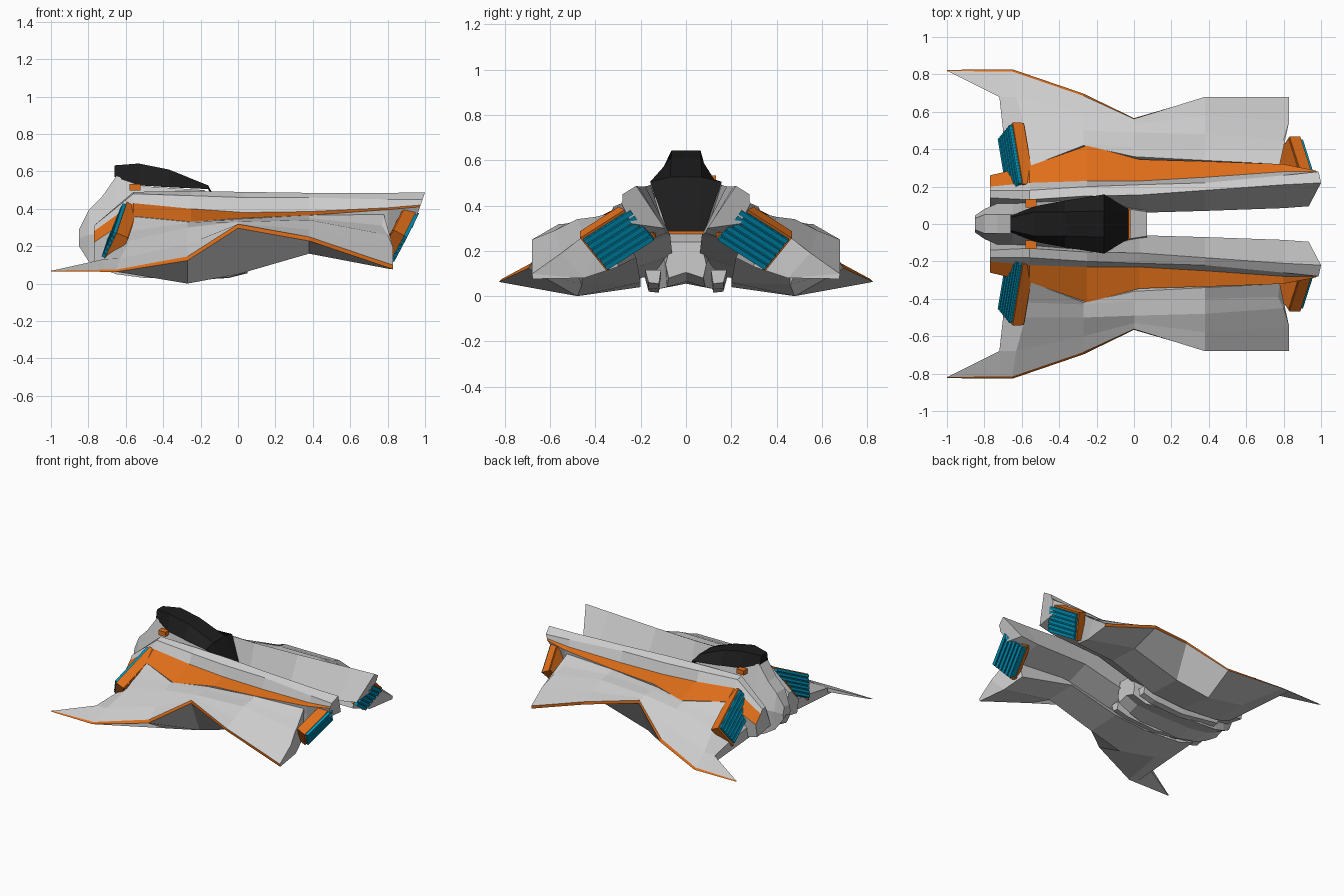
import bpy, bmesh
from mathutils import Vector, Matrix

if "Cube" in bpy.data.objects:
    bpy.data.objects.remove(bpy.data.objects["Cube"])


def material(name, rgb):
    m = bpy.data.materials.new(name)
    m.diffuse_color = (*rgb, 1)
    m.use_nodes = True
    m.node_tree.nodes["Principled BSDF"].inputs["Base Color"].default_value = m.diffuse_color
    return m


GREY = material("grey_hull", (0.62, 0.62, 0.62))
ORANGE = material("orange_trim", (0.75, 0.16, 0.01))
BLUE = material("blue_vent", (0.0, 0.30, 0.50))
BLACK = material("black_glass", (0.012, 0.012, 0.012))


def finish(name, bm, mats, mirror=False):
    bmesh.ops.recalc_face_normals(bm, faces=bm.faces)
    me = bpy.data.meshes.new(name)
    bm.to_mesh(me)
    bm.free()
    ob = bpy.data.objects.new(name, me)
    bpy.context.collection.objects.link(ob)
    for m in mats:
        me.materials.append(m)
    if mirror:
        mod = ob.modifiers.new("mirror", 'MIRROR')
        mod.use_axis = (False, True, False)
        mod.use_mirror_merge = False
    return ob


def loft(name, rings, mats, painted=(), mirror=False):
    """Skin closed rings; strips listed in painted use the second material."""
    bm = bmesh.new()
    vs = [[bm.verts.new(p) for p in r] for r in rings]
    n = len(rings[0])
    for a, b in zip(vs, vs[1:]):
        for i in range(n):
            j = (i + 1) % n
            f = bm.faces.new((a[i], a[j], b[j], b[i]))
            f.material_index = 1 if i in painted else 0
    for end in (vs[0], vs[-1]):
        bm.faces.new(end)
    bmesh.ops.triangulate(bm, faces=[f for f in bm.faces if len(f.verts) > 4])
    return finish(name, bm, mats, mirror)


def boxes(name, specs, mat, frame=Matrix(), mirror=True):
    """Object of several boxes given as (centre, size) in a local frame."""
    bm = bmesh.new()
    for c, s in specs:
        bmesh.ops.create_cube(bm, size=1, matrix=frame @ Matrix.Translation(c) @ Matrix.Diagonal((*s, 1)))
    return finish(name, bm, [mat], mirror)


# Twin forward prongs: inner bottom, inner ridge, outer ridge, stripe top, stripe bottom, keel
prong = [
    (-.77, (.08, .15), (.14, .31), (.18, .31), (.20, .28), (.26, .22), (.24, .12)),
    (-.56, (.06, .10), (.13, .49), (.18, .48), (.22, .43), (.31, .36), (.28, .08)),
    (-.25, (.06, .10), (.15, .495), (.20, .47), (.23, .40), (.42, .33), (.35, .06)),
    (.03, (.06, .18), (.155, .49), (.21, .46), (.23, .38), (.345, .35), (.30, .10)),
    (.38, (.07, .27), (.18, .485), (.22, .46), (.25, .385), (.335, .365), (.30, .19)),
    (.80, (.085, .28), (.21, .485), (.26, .45), (.28, .405), (.32, .395), (.30, .24)),
    (1.0, (.095, .30), (.22, .487), (.28, .45), (.28, .42), (.285, .41), (.24, .32)),
]
rings = [[(x + (.35 * (z - .487) if x == 1.0 else 0), y, z) for y, z in pts] for x, *pts in prong]
loft("prong", rings, [GREY, ORANGE], painted=(3,), mirror=True)

# Wings: root, crease 1, crease 2, outer panel, edge, (edge underside), belly outer, belly inner
wing = [
    (-.70, (.24, .19), (.40, .16), (.50, .15), (.68, .13), (.815, .075), (.47, .08), (.20, .10)),
    (-.58, (.30, .36), (.42, .28), (.50, .23), (.68, .135), (.815, .075), (.47, .06), (.20, .06)),
    (-.27, (.42, .33), (.43, .325), (.50, .30), (.60, .21), (.685, .145), (.48, .00), (.20, .04)),
    (.00, (.36, .345), (.41, .34), (.49, .33), (.53, .32), (.562, .318), (.46, .05), (.20, .06)),
    (.38, (.34, .365), (.40, .35), (.48, .34), (.58, .29), (.68, .25), (.46, .16), (.22, .17)),
    (.83, (.32, .37), (.39, .31), (.45, .26), (.55, .19), (.68, .098), (.45, .08), (.30, .13)),
]
# sweep of single points at the tail and at the front
shift = {0: (0, 0, 0, -.02, -.01, 0, 0), 1: (0, 0, 0, -.05, -.07, 0, 0),
         5: (-.05, -.06, -.03, 0, 0, -.03, -.07)}
rings = []
for k, (x, *pts) in enumerate(wing):
    r = [(x + dx, y, z) for (y, z), dx in zip(pts, shift.get(k, [0] * 7))]
    ex, ey, ez = r[4]
    out = .012 if k < 3 else .004 if k == 3 else -.003
    r.insert(5, (ex, ey + out, ez - (.012 if k < 2 else .022)))
    rings.append(r)
loft("wing", rings, [GREY, ORANGE], painted=(4,), mirror=True)

# Swept-back wing tips
root = [(-.72, .68, .13), (-.67, .815, .075), (-.67, .827, .063), (-.72, .68, .10)]
tip = [(-.985, .812, .071), (-1, .818, .070), (-1, .824, .064), (-.985, .812, .064)]
loft("wing_tip", [root, tip], [GREY, ORANGE], painted=(1,), mirror=True)

# Central fuselage: x, top width, middle width, bottom z, middle z, top z
body = [
    (-.85, .03, .045, .20, .24, .29), (-.80, .05, .08, .12, .26, .39),
    (-.73, .05, .11, .08, .27, .46), (-.65, .05, .13, .05, .28, .575),
    (-.50, .09, .15, .03, .28, .52), (-.18, .13, .15, .03, .28, .50),
    (-.03, .08, .10, .04, .17, .28), (.07, .065, .09, .08, .14, .24),
]
rings = []
for x, wt, wm, zb, zm, zt in body:
    half = [(x, wt, zt), (x, wm, zm), (x, .85 * wm, zb)]
    rings.append(half + [(x, 0, zb + .025)] + [(a, -b, c) for a, b, c in reversed(half)])
loft("fuselage", rings, [GREY])

# Canopy: x, top width, top z, base width, base z
glass = [
    (-.66, .035, .632, .045, .57), (-.53, .065, .642, .095, .525), (-.37, .065, .61, .125, .515),
    (-.16, .07, .525, .158, .505), (-.03, .06, .292, .08, .283),
]
rings = [[(x, wb, zb), (x, wt, zt), (x, -wt, zt), (x, -wb, zb)] for x, wt, zt, wb, zb in glass]
loft("canopy", rings, [BLACK])
boxes("canopy_sill", [((-.028, 0, .28), (.02, .16, .014))], ORANGE, mirror=False)
boxes("canopy_latch", [((-.55, .11, .515), (.06, .045, .035))], ORANGE)


# Slatted vents: local axes are U across, V up, N out of the opening
def vent(name, centre, u, v, length, height, out):
    U = Vector(u).normalized()
    N = U.cross(Vector(v)).normalized()
    V = N.cross(U)
    F = Matrix((U, V, N)).transposed().to_4x4()
    F.translation = centre
    n, step = 6, height / 6
    slats = [((0, 0, 0), (length * .96, height * .96, .05))]
    for i in range(n):
        slats.append(((0, -height / 2 + step * (i + .5), out * .008), (length * .97, step * .7, .055)))
    boxes(name + "_slats", slats, BLUE, F)
    L, H = length / 2, height / 2
    boxes(name + "_hood", [
        ((0, H, -out * .015), (length + .01, .014, .065)),
        ((L, 0, -out * .015), (.014, height + .014, .065)),
        ((-L, 0, -out * .018), (.010, height, .055)),
        ((0, 0, -out * .038), (length, height, .03)),
    ], ORANGE, F)


vent("intake", (.87, .297, .262), (-.07, .22, -.14), (.09, .12, .17), .26, .19, 1)
vent("exhaust", (-.64, .335, .273), (-.05, .30, -.15), (.08, .09, .17), .36, .17, -1)

# Belly rails, tapering at both ends
rings = [[(x, .11, z + .06), (x, .12, z), (x, .165, z + .005), (x, .18, z + .06)]
         for x, z in ((-.62, .06), (-.30, .015), (-.05, .03), (.05, .055))]
loft("belly_rail", rings, [GREY], mirror=True)
